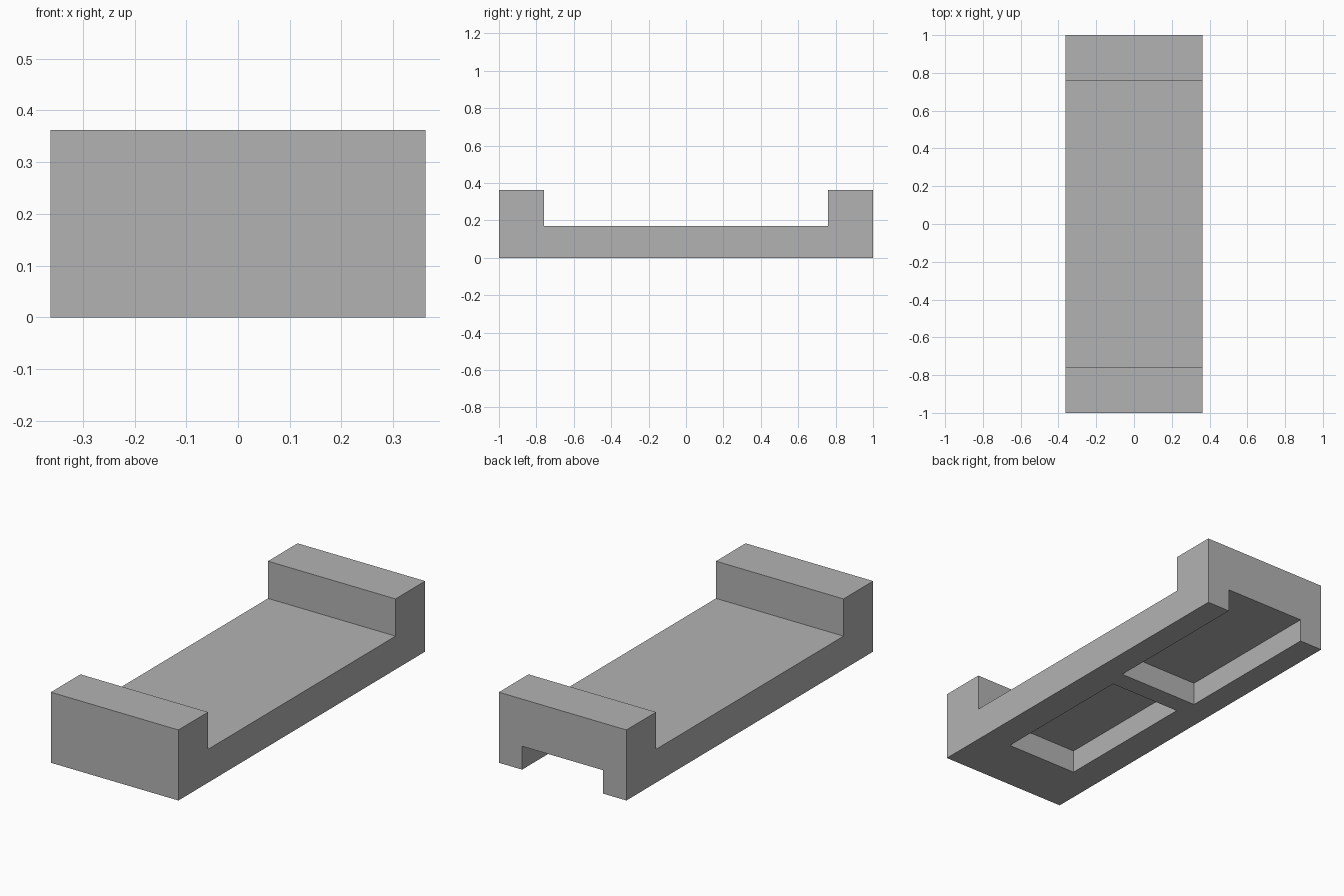
import bpy, bmesh

if "Cube" in bpy.data.objects:
    bpy.data.objects.remove(bpy.data.objects["Cube"])

HALF_W = 0.362      # half width in x
POCKET = 0.12       # depth of the underside recesses

grey = bpy.data.materials.new("grey")
grey.diffuse_color = (0.45, 0.45, 0.45, 1)
grey.use_nodes = True
grey.node_tree.nodes["Principled BSDF"].inputs["Base Color"].default_value = grey.diffuse_color


def prism(name, profile, half_w):
    """Extrude a (y, z) profile across x."""
    bm = bmesh.new()
    face = bm.faces.new([bm.verts.new((-half_w, y, z)) for y, z in profile])
    ext = bmesh.ops.extrude_face_region(bm, geom=[face])
    verts = [v for v in ext["geom"] if isinstance(v, bmesh.types.BMVert)]
    bmesh.ops.translate(bm, vec=(2 * half_w, 0, 0), verts=verts)
    bmesh.ops.recalc_face_normals(bm, faces=bm.faces)
    mesh = bpy.data.meshes.new(name)
    bm.to_mesh(mesh)
    bm.free()
    mesh.materials.append(grey)
    obj = bpy.data.objects.new(name, mesh)
    bpy.context.collection.objects.link(obj)
    return obj


# Body: low tray with a raised block at each end
half = [(1, 0), (1, 0.362), (0.76, 0.362), (0.76, 0.171)]
body = prism("body", half + [(-y, z) for y, z in reversed(half)], HALF_W)

# Underside recesses: a closed one in front, one open through the back
for name, half_w, y0, y1 in (("front_recess_cutter", 0.204, -0.706, 0.083),
                             ("back_recess_cutter", 0.23, 0.185, 1.1)):
    cutter = prism(name, [(y0, -0.1), (y1, -0.1), (y1, POCKET), (y0, POCKET)], half_w)
    cutter.hide_render = True
    cutter.hide_set(True)
    cutter.display_type = 'WIRE'
    mod = body.modifiers.new(name, 'BOOLEAN')
    mod.operation = 'DIFFERENCE'
    mod.solver = 'EXACT'
    mod.object = cutter
